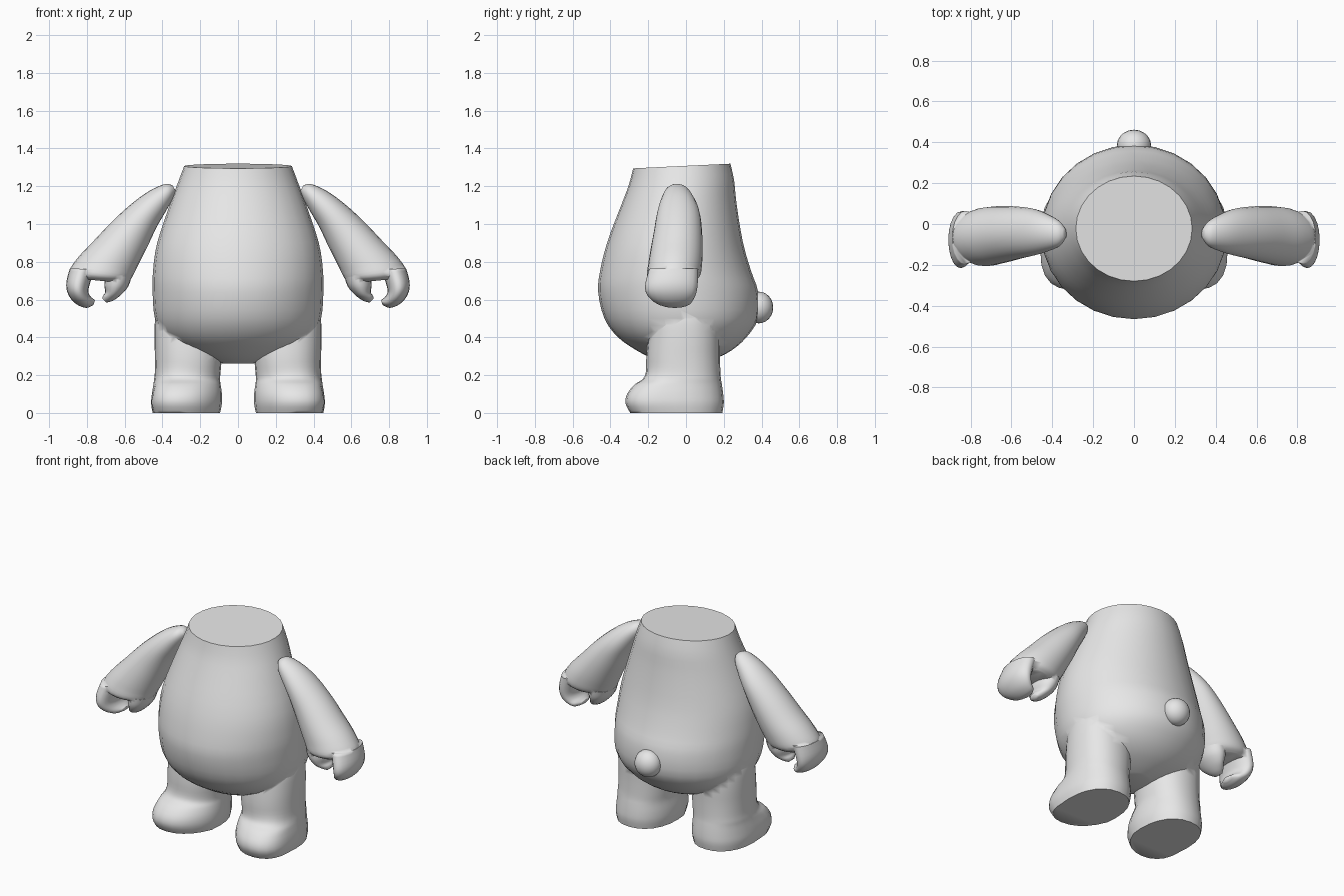
import bpy, bmesh, math

grey = bpy.data.materials.new("soft_grey")
grey.diffuse_color = (0.8, 0.8, 0.8, 1)


def spline(rows, steps):
    """Catmull-Rom interpolation through rows of numbers."""
    pts = [rows[0]] + rows + [rows[-1]]
    out = []
    for i in range(1, len(pts) - 2):
        for s in range(steps):
            t = s / steps
            out.append([0.5 * (2 * b + (c - a) * t + (2 * a - 5 * b + 4 * c - d) * t * t
                               + (3 * b - a - 3 * c + d) * t ** 3)
                        for a, b, c, d in zip(*pts[i - 1:i + 3])])
    return out + [rows[-1]]


def loft(name, rows, sides=24, steps=4, power=2.0, warp=None):
    """Skin oval sections; row = x, z of one edge, x, z of the other, y front, y back."""
    bm = bmesh.new()
    rings = []
    for xa, za, xb, zb, y0, y1 in spline(rows, steps):
        ring = []
        for k in range(sides):
            ang = 2 * math.pi * k / sides
            c, s = [math.copysign(abs(f) ** (2 / power), f) for f in (math.cos(ang), math.sin(ang))]
            p = ((xa + xb) / 2 + c * (xb - xa) / 2, (y0 + y1) / 2 + s * (y1 - y0) / 2,
                 (za + zb) / 2 + c * (zb - za) / 2)
            ring.append(bm.verts.new(warp(*p) if warp else p))
        rings.append(ring)
    for r, q in zip(rings, rings[1:]):
        for k in range(sides):
            n = (k + 1) % sides
            bm.faces.new((r[k], r[n], q[n], q[k]))
    bm.faces.new(rings[0])
    bm.faces.new(rings[-1])
    bmesh.ops.recalc_face_normals(bm, faces=bm.faces)
    mesh = bpy.data.meshes.new(name)
    bm.to_mesh(mesh)
    bm.free()
    mesh.materials.append(grey)
    ob = bpy.data.objects.new(name, mesh)
    bpy.context.collection.objects.link(ob)
    return ob


def activate(ob):
    bpy.ops.object.select_all(action='DESELECT')
    ob.select_set(True)
    bpy.context.view_layer.objects.active = ob


def mirror(ob):
    activate(ob)
    ob.modifiers.new("mirror", 'MIRROR').use_mirror_merge = False
    bpy.ops.object.modifier_apply(modifier="mirror")


def union(ob, other):
    activate(ob)
    mod = ob.modifiers.new("union", 'BOOLEAN')
    mod.operation, mod.solver, mod.object = 'UNION', 'EXACT', other
    bpy.ops.object.modifier_apply(modifier="union")
    bpy.data.objects.remove(other)


def smooth(ob, angle=60):
    activate(ob)
    bpy.ops.object.shade_smooth_by_angle(angle=math.radians(angle))


# Pear-shaped body with a tilted flat neck: z, half width, front y, back y
profile = [(0.262, 0.08, -0.09, 0.08), (0.285, 0.17, -0.17, 0.15), (0.33, 0.29, -0.26, 0.24),
           (0.40, 0.39, -0.36, 0.32), (0.50, 0.44, -0.432, 0.382), (0.64, 0.452, -0.465, 0.382),
           (0.75, 0.450, -0.455, 0.345), (0.90, 0.428, -0.418, 0.302), (1.10, 0.362, -0.345, 0.268),
           (1.22, 0.318, -0.302, 0.255), (1.308, 0.285, -0.28, 0.235)]


def tilt(x, y, z):
    return x, y, z + 0.048 * y * min(1, max(0, (z - 1.0) / 0.3))


body = loft("body", [(-w, z, w, z, f, b) for z, w, f, b in profile], 28, 3, warp=tilt)

# Legs with rounded feet: z, inner x, outer x, front y, back y
leg_rows = [(0.0, 0.095, 0.452, -0.295, 0.192), (0.05, 0.085, 0.460, -0.320, 0.200),
            (0.10, 0.085, 0.456, -0.312, 0.197), (0.15, 0.092, 0.448, -0.272, 0.190),
            (0.18, 0.095, 0.444, -0.228, 0.185), (0.22, 0.092, 0.440, -0.212, 0.182),
            (0.30, 0.085, 0.440, -0.210, 0.180), (0.40, 0.080, 0.442, -0.200, 0.180),
            (0.50, 0.090, 0.438, -0.180, 0.170), (0.60, 0.130, 0.410, -0.120, 0.140)]


def splay(x, y, z):
    return x + 0.2 * max(0, -y - 0.12) * min(1, max(0, (0.25 - z) / 0.1)), y, z


legs = loft("legs", [(a, z, b, z, f, k) for z, a, b, f, k in leg_rows], 24, 3, 2.25, splay)
mirror(legs)
union(body, legs)
smooth(body)

# Arms: tapered tube down to the palm
arms = loft("arms", [
    (0.345, 1.203, 0.330, 1.175, -0.070, -0.025), (0.385, 1.212, 0.350, 1.125, -0.110, 0.015),
    (0.470, 1.175, 0.395, 1.045, -0.137, 0.052), (0.560, 1.110, 0.430, 0.985, -0.155, 0.075),
    (0.660, 1.020, 0.470, 0.900, -0.170, 0.085), (0.760, 0.915, 0.510, 0.820, -0.187, 0.088),
    (0.845, 0.825, 0.545, 0.750, -0.200, 0.085), (0.893, 0.750, 0.572, 0.705, -0.205, 0.075),
    (0.860, 0.712, 0.630, 0.690, -0.170, 0.045)])
# Curled mitten fingers
fingers = loft("fingers", [
    (0.890, 0.765, 0.760, 0.760, -0.195, 0.065), (0.909, 0.690, 0.785, 0.680, -0.215, 0.062),
    (0.900, 0.630, 0.792, 0.645, -0.212, 0.055), (0.862, 0.580, 0.785, 0.622, -0.185, 0.040),
    (0.805, 0.556, 0.770, 0.606, -0.140, 0.020), (0.765, 0.572, 0.757, 0.598, -0.095, -0.020)], 20)
# Thumb
thumb = loft("thumb", [
    (0.700, 0.740, 0.565, 0.715, -0.175, 0.050), (0.708, 0.680, 0.582, 0.668, -0.170, 0.040),
    (0.703, 0.640, 0.620, 0.624, -0.150, 0.015), (0.715, 0.620, 0.662, 0.594, -0.120, -0.015),
    (0.718, 0.604, 0.697, 0.584, -0.095, -0.040)], 20)
union(arms, fingers)
union(arms, thumb)
mirror(arms)
smooth(arms, 75)

# Round tail
bpy.ops.mesh.primitive_uv_sphere_add(segments=20, ring_count=12, location=(0, 0.385, 0.558))
tail = bpy.context.object
tail.name = "tail"
tail.scale = (0.084, 0.077, 0.084)
tail.data.materials.append(grey)
smooth(tail)
